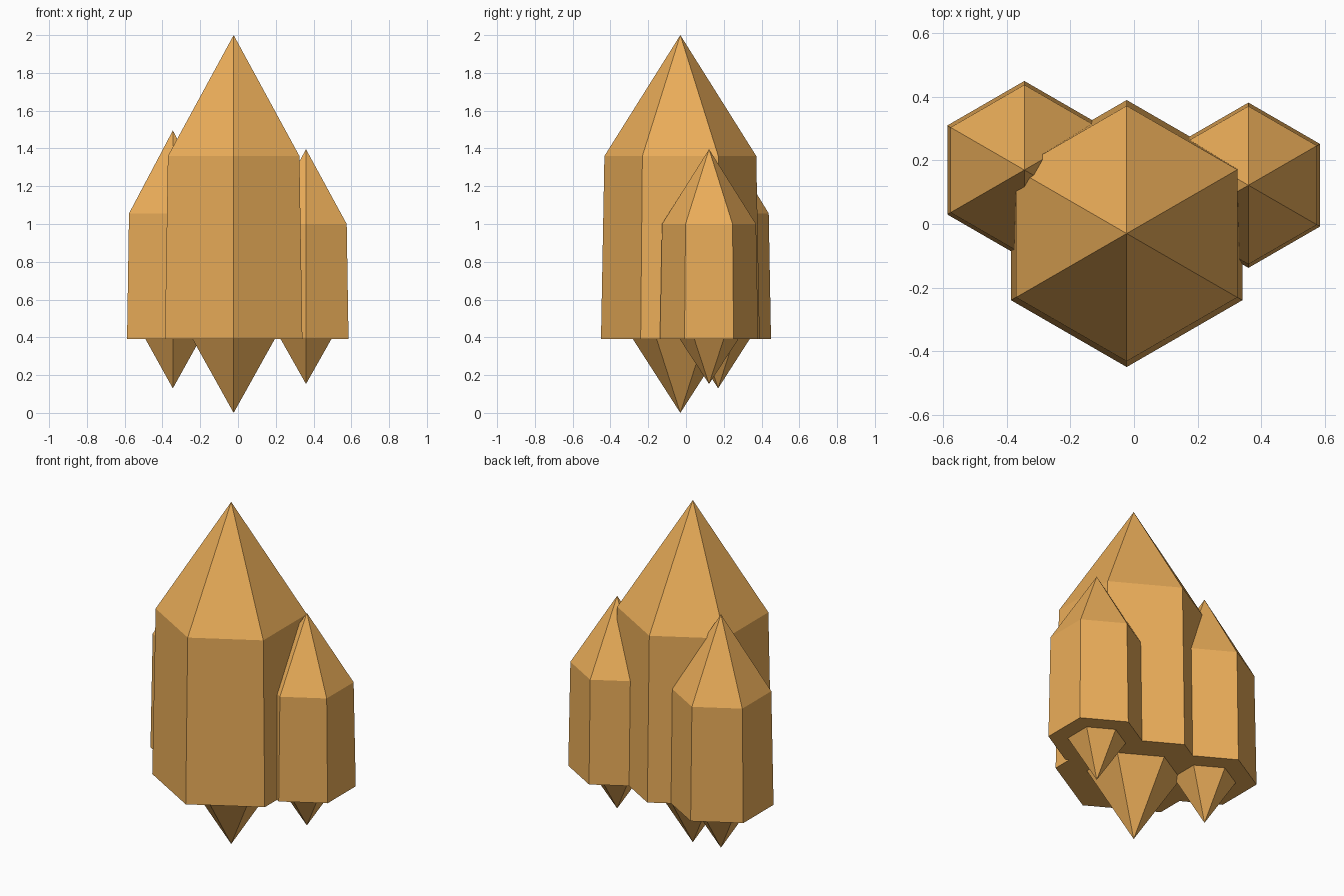
import bpy, bmesh
from math import sin, cos, pi

if "Cube" in bpy.data.objects:
    bpy.data.objects.remove(bpy.data.objects["Cube"])

SIDES = 6
BASE_Z = 0.392

amber = bpy.data.materials.new("amber")
amber.diffuse_color = (0.83, 0.42, 0.10, 1)
amber.use_nodes = True
amber.node_tree.nodes["Principled BSDF"].inputs["Base Color"].default_value = amber.diffuse_color


def crystal(name, x, y, radius, tip_z, shoulder_z, peak_z):
    """Six-sided crystal: lower spike, flat ledge, tapered body, pointed top."""
    bm = bmesh.new()

    def ring(r, z):
        return [bm.verts.new((r * cos(pi / 2 + 2 * pi * i / SIDES),
                              r * sin(pi / 2 + 2 * pi * i / SIDES), z))
                for i in range(SIDES)]

    rings = [ring(radius * 0.6, BASE_Z),
             ring(radius, BASE_Z),
             ring(radius * 0.957, shoulder_z)]
    tip = bm.verts.new((0, 0, tip_z))
    peak = bm.verts.new((0, 0, peak_z))
    for i in range(SIDES):
        j = (i + 1) % SIDES
        bm.faces.new((tip, rings[0][j], rings[0][i]))
        for low, high in zip(rings, rings[1:]):
            bm.faces.new((low[i], low[j], high[j], high[i]))
        bm.faces.new((rings[-1][i], rings[-1][j], peak))
    bmesh.ops.recalc_face_normals(bm, faces=bm.faces)

    mesh = bpy.data.meshes.new(name)
    bm.to_mesh(mesh)
    bm.free()
    mesh.materials.append(amber)
    obj = bpy.data.objects.new(name, mesh)
    obj.location = (x, y, 0)
    bpy.context.collection.objects.link(obj)


# Tall central crystal and its two smaller neighbours
crystal("main_crystal", -0.023, -0.03, 0.42, 0.0, 1.36, 2.0)
crystal("left_crystal", -0.345, 0.17, 0.28, 0.13, 1.056, 1.495)
crystal("right_crystal", 0.36, 0.122, 0.26, 0.153, 1.0, 1.396)
